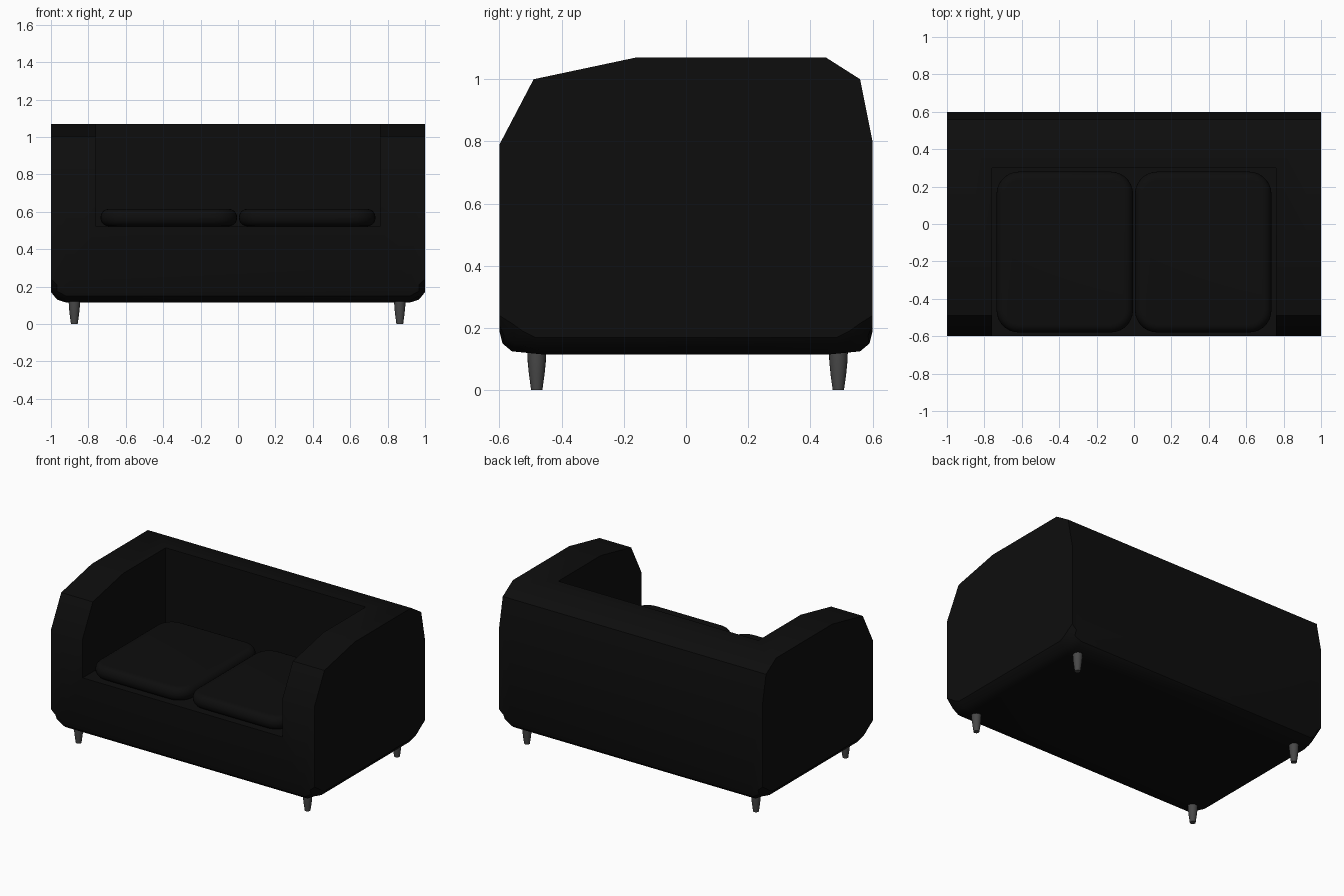
import bpy, bmesh, math

if "Cube" in bpy.data.objects:
    bpy.data.objects.remove(bpy.data.objects["Cube"])


def material(name, v):
    m = bpy.data.materials.new(name)
    m.diffuse_color = (v, v, v, 1)
    m.use_nodes = True
    m.node_tree.nodes["Principled BSDF"].inputs["Base Color"].default_value = m.diffuse_color
    return m


def finish(name, bm, mat=None, smooth_angle=None):
    bmesh.ops.recalc_face_normals(bm, faces=bm.faces)
    me = bpy.data.meshes.new(name)
    bm.to_mesh(me)
    bm.free()
    ob = bpy.data.objects.new(name, me)
    bpy.context.collection.objects.link(ob)
    if mat:
        me.materials.append(mat)
    if smooth_angle:
        smooth(ob, smooth_angle)
    return ob


def select(ob):
    bpy.ops.object.select_all(action='DESELECT')
    ob.select_set(True)
    bpy.context.view_layer.objects.active = ob


def smooth(ob, angle):
    select(ob)
    bpy.ops.object.shade_smooth_by_angle(angle=math.radians(angle))


def box(bm, lo, hi):
    vs = bmesh.ops.create_cube(bm, size=1)['verts']
    for v in vs:
        v.co = [(a + b) / 2 + c * (b - a) for a, b, c in zip(lo, hi, v.co)]


leather = material("black_leather", 0.004)
metal = material("dark_leg", 0.065)

# Sofa body: side profile lofted across x, with the lower rim rounded in
upper = [(-0.6, 0.79), (-0.49, 1.0), (-0.16, 1.07),
         (0.45, 1.07), (0.56, 1.0), (0.6, 0.8)]
rims = {
    1.0: [(0.6, 0.24), (0.56, 0.215), (0.525, 0.19), (0.485, 0.17)],
    0.967: [(0.6, 0.21), (0.585, 0.175), (0.55, 0.15), (0.475, 0.13)],
    0.92: [(0.6, 0.19), (0.59, 0.15), (0.56, 0.125), (0.46, 0.115)],
}
bm = bmesh.new()
rings = []
for x in (-1.0, -0.967, -0.92, 0.92, 0.967, 1.0):
    rim = rims[abs(x)]
    section = upper + rim + [(-y, z) for y, z in reversed(rim)]
    rings.append([bm.verts.new((x, y, z)) for y, z in section])
for a, b in zip(rings, rings[1:]):
    for i in range(len(a)):
        j = (i + 1) % len(a)
        bm.faces.new((a[i], a[j], b[j], b[i]))
bm.faces.new(rings[0])
bm.faces.new(rings[-1])
body = finish("sofa_body", bm, leather)

# Seating recess cut between the arms and back
bm = bmesh.new()
box(bm, (-0.76, -0.8, 0.52), (0.76, 0.3, 1.3))
cutter = finish("recess_cutter", bm, leather)
mod = body.modifiers.new("recess", 'BOOLEAN')
mod.operation = 'DIFFERENCE'
mod.solver = 'EXACT'
mod.object = cutter
select(body)
bpy.ops.object.modifier_apply(modifier=mod.name)
bpy.data.objects.remove(cutter)
smooth(body, 35)

# Two rounded seat cushions
for side, name in ((-1, "left_seat_cushion"), (1, "right_seat_cushion")):
    bm = bmesh.new()
    x0, x1 = sorted((side * 0.005, side * 0.735))
    box(bm, (x0, -0.58, 0.522), (x1, 0.28, 0.615))
    corners = [e for e in bm.edges
               if abs(e.verts[0].co.z - e.verts[1].co.z) > 0.05]
    bmesh.ops.bevel(bm, geom=corners, offset=0.12, segments=7,
                    profile=0.5, affect='EDGES')
    rim = [e for e in bm.edges
           if abs(e.verts[0].co.z - e.verts[1].co.z) < 0.001]
    bmesh.ops.bevel(bm, geom=rim, offset=0.044, segments=5,
                    profile=0.5, affect='EDGES')
    finish(name, bm, leather, 40)

# Four tapered legs
SIDES = 20
for y, row in ((-0.48, "front"), (0.49, "back")):
    for x, side in ((-0.875, "left"), (0.865, "right")):
        bm = bmesh.new()
        loops = []
        for r, z in ((0.018, 0), (0.025, 0.05), (0.029, 0.09), (0.031, 0.135)):
            loops.append([bm.verts.new((x + r * math.cos(t), y + r * math.sin(t), z))
                          for t in (math.tau * i / SIDES for i in range(SIDES))])
        for a, b in zip(loops, loops[1:]):
            for i in range(SIDES):
                j = (i + 1) % SIDES
                bm.faces.new((a[i], a[j], b[j], b[i]))
        bm.faces.new(loops[0])
        bm.faces.new(loops[-1])
        finish(f"{row}_{side}_leg", bm, metal, 40)
